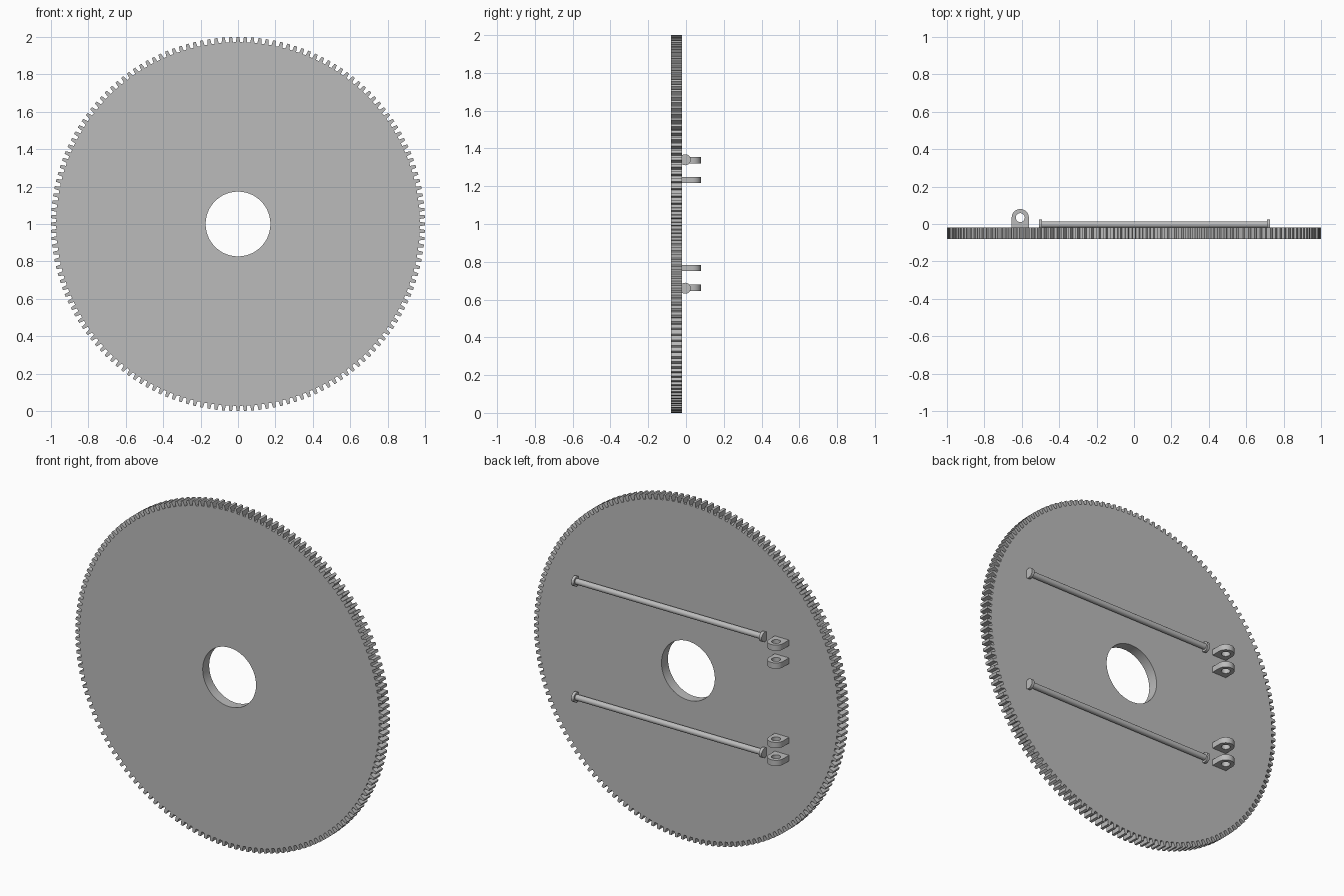
import bpy, bmesh, math
from mathutils import Matrix, Vector

if "Cube" in bpy.data.objects:
    bpy.data.objects.remove(bpy.data.objects["Cube"])

grey = bpy.data.materials.new("plain_grey")
grey.diffuse_color = (0.5, 0.5, 0.5, 1)
grey.use_nodes = True
grey.node_tree.nodes["Principled BSDF"].inputs["Base Color"].default_value = grey.diffuse_color


def finish(name, bm):
    """Turn a bmesh into a grey object, smooth except at sharp edges."""
    bmesh.ops.recalc_face_normals(bm, faces=bm.faces)
    me = bpy.data.meshes.new(name)
    bm.to_mesh(me)
    bm.free()
    me.materials.append(grey)
    ob = bpy.data.objects.new(name, me)
    bpy.context.collection.objects.link(ob)
    bpy.ops.object.select_all(action='DESELECT')
    ob.select_set(True)
    bpy.context.view_layer.objects.active = ob
    bpy.ops.object.shade_smooth_by_angle(angle=math.radians(25))
    return ob


def holed_plate(name, outer, inner, to3d, a, b):
    """Plate between two matching 2D loops, extruded from depth a to b."""
    bm = bmesh.new()
    o1, i1, o2, i2 = [[bm.verts.new(to3d(p[0], p[1], d)) for p in loop]
                      for d in (a, b) for loop in (outer, inner)]
    n = len(outer)
    for k in range(n):
        m = (k + 1) % n
        for p, q in ((o1, i1), (i1, i2), (i2, o2), (o2, o1)):
            bm.faces.new((p[k], p[m], q[m], q[k]))
    return finish(name, bm)


def polar(r, t):
    return (r * math.cos(t), r * math.sin(t))


# Toothed disc with a centre hole
TEETH, TIP, ROOT, BORE = 160, 1.0, 0.972, 0.173
pitch = 2 * math.pi / TEETH
outer, inner = [], []
for i in range(TEETH):
    for off, r in ((-0.29, ROOT), (-0.19, TIP), (0.19, TIP), (0.29, ROOT)):
        t = math.pi / 2 + (i + off) * pitch
        outer.append(polar(r, t))
        inner.append(polar(BORE, t))
holed_plate("toothed_disc", outer, inner,
            lambda u, v, d: (u, d, 1 + v), -0.08, -0.02)

# Lug outline: rounded top, straight sides, flat base set into the disc
HALF, BASE, EYE = 0.046, -0.06, 0.024
lug = [polar(HALF, math.pi * k / 16) for k in range(17)]
lug += [(-HALF, BASE * k / 5) for k in range(1, 6)]
lug += [(-HALF + 2 * HALF * k / 6, BASE) for k in range(1, 7)]
lug += [(HALF, BASE * (1 - k / 5)) for k in range(1, 5)]
eye = [polar(EYE, 2 * math.pi * k / 32) for k in range(32)]


def cylinder(bm, r1, r2, x1, x2, y, z):
    mat = Matrix.Translation(((x1 + x2) / 2, y, z)) @ Matrix.Rotation(math.pi / 2, 4, 'Y')
    bmesh.ops.create_cone(bm, cap_ends=True, segments=32, radius1=r1, radius2=r2,
                          depth=x2 - x1, matrix=mat)


for side, label in ((1, "upper"), (-1, "lower")):
    # Pair of lugs with eyes
    for h, where in ((0.338, "outer"), (0.233, "inner")):
        z = 1 + side * h
        holed_plate(f"{label}_{where}_lug", lug, eye,
                    lambda u, v, d: (-0.608 + u, 0.034 + v, d), z - 0.017, z + 0.017)
    # Rod with a flange at each end
    z = 1 + side * 0.34
    bm = bmesh.new()
    cylinder(bm, 0.017, 0.017, -0.495, 0.715, -0.003, z)
    finish(f"{label}_rod", bm)
    for x1, x2, where in ((-0.508, -0.491, "left"), (0.711, 0.728, "right")):
        bm = bmesh.new()
        cylinder(bm, 0.029, 0.029, x1, x2, -0.004, z)
        finish(f"{label}_{where}_flange", bm)
